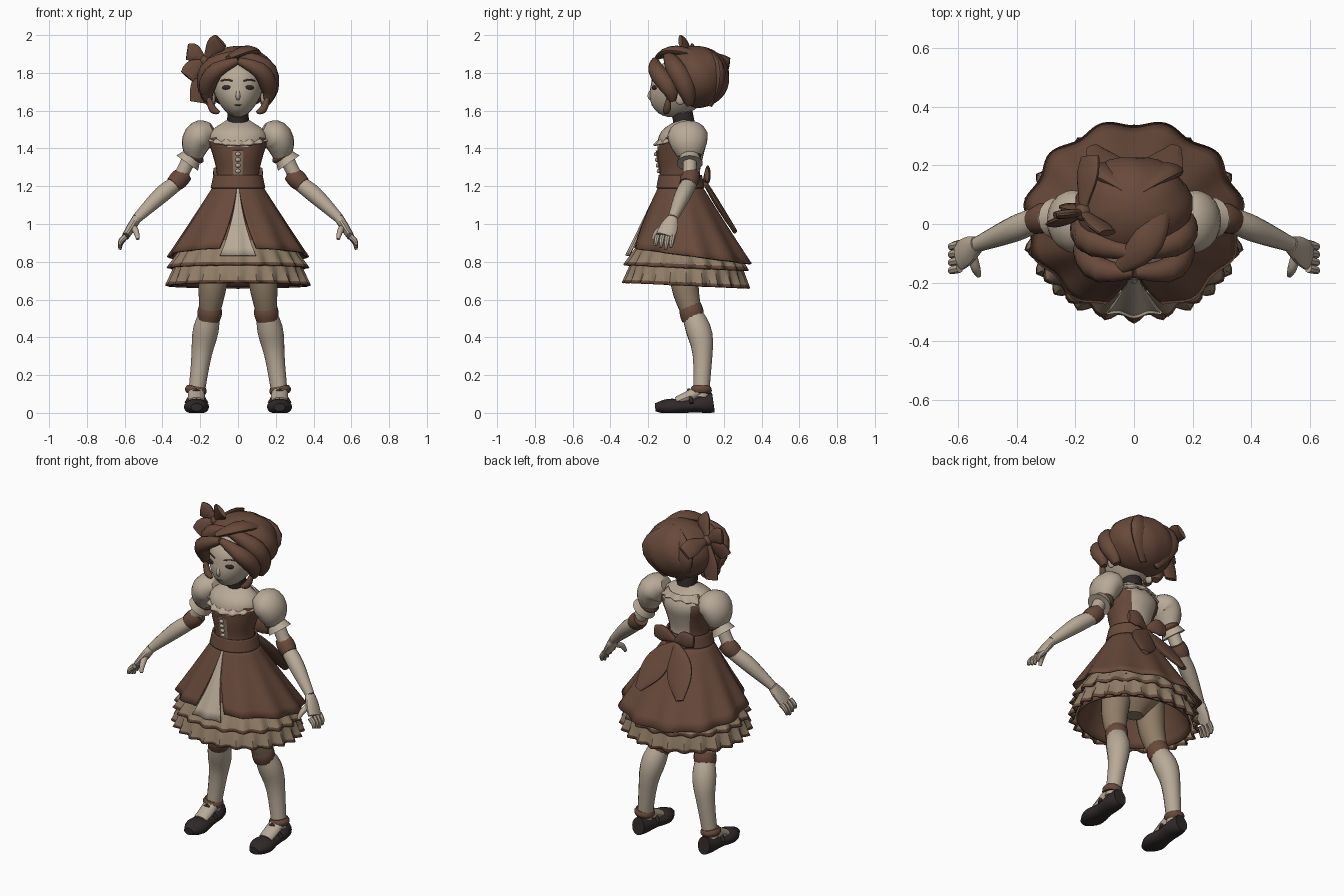
import bpy, bmesh, math
from mathutils import Vector

if "Cube" in bpy.data.objects:
    bpy.data.objects.remove(bpy.data.objects["Cube"])


def material(name, *rgb):
    m = bpy.data.materials.new(name)
    m.use_nodes = True
    m.diffuse_color = (*rgb, 1)
    m.node_tree.nodes["Principled BSDF"].inputs["Base Color"].default_value = (*rgb, 1)
    return m


BROWN = material("brown cloth", .138, .067, .043)
CREAM = material("cream", .48, .4, .31)
TAN = material("tan cloth", .28, .205, .135)
DARK = material("dark leather", .03, .022, .022)
ACROSS, DEPTH, UP = Vector((1, 0, 0)), Vector((0, 1, 0)), Vector((0, 0, 1))
made = []


def finish(name, bm, mats):
    bmesh.ops.recalc_face_normals(bm, faces=bm.faces)
    mesh = bpy.data.meshes.new(name)
    bm.to_mesh(mesh)
    bm.free()
    for m in mats:
        mesh.materials.append(m)
    ob = bpy.data.objects.new(name, mesh)
    bpy.context.collection.objects.link(ob)
    made.append(ob)
    return ob


def curve(points, t):
    """Smooth value at t along a list of numbers or vectors."""
    last = len(points) - 1
    i = min(int(t * last), last - 1)
    f = t * last - i
    a, b, c, d = (points[max(0, min(last, i + k))] for k in (-1, 0, 1, 2))
    m, n = (c - a) / 2, (d - b) / 2
    return b + m * f + (3 * (c - b) - 2 * m - n) * f * f + (m + n + 2 * (b - c)) * f ** 3


def tube(name, path, radii, *mats, flat=(1, 1), ref=DEPTH, side=1, sides=14, steps=10, rule=None, floor=None):
    """Elliptical tube; flat scales each section along ref."""
    path = [Vector((x * side, y, z)) for x, y, z in path]
    bm = bmesh.new()
    rings = []
    for i in range(steps + 1):
        t = i / steps
        ahead = curve(path, min(t + .01, 1)) - curve(path, max(t - .01, 0))
        ahead.normalize()
        v = (ref - ahead * ref.dot(ahead)).normalized()
        u = v.cross(ahead)
        ring = []
        for k in range(sides):
            w = math.tau * k / sides
            co = curve(path, t) + (u * math.cos(w) + v * curve(flat, t) * math.sin(w)) * curve(radii, t)
            if floor is not None:
                co.z = max(co.z, floor)
            ring.append(bm.verts.new(co))
        rings.append(ring)
    for low, high in zip(rings, rings[1:]):
        for k in range(sides):
            f = bm.faces.new((low[k - 1], low[k], high[k], high[k - 1]))
            if rule:
                f.material_index = rule(f.calc_center_median())
    bm.faces.new(rings[0])
    bm.faces.new(rings[-1])
    return finish(name, bm, mats)


def cloth(name, top, hem, waist, width, *mats, folds=0, amp=0, drop=0, shift=(0, 0),
          arc=lambda t: (0, math.tau), cols=120, rows=9):
    """Hanging cloth from angle 0 at the front; drop lowers the back, the last row is trim."""
    bm = bmesh.new()
    grid = []
    for i in range(rows + 1):
        t = i / rows
        start, end = arc(t)
        line = []
        for k in range(cols + 1):
            a = start + (end - start) * k / cols
            r = (waist + (width - waist) * t) * (1 + amp * t * math.cos(folds * a))
            y = shift[0] + (shift[1] - shift[0]) * t - .88 * r * math.cos(a)
            z = top + (hem - top) * t - drop * t * (1 - math.cos(a)) / 2
            line.append(bm.verts.new((r * math.sin(a), y, z)))
        grid.append(line)
    for i in range(rows):
        for k in range(cols):
            f = bm.faces.new((grid[i][k], grid[i][k + 1], grid[i + 1][k + 1], grid[i + 1][k]))
            f.material_index = len(mats) - 1 if i == rows - 1 else 0
    bmesh.ops.remove_doubles(bm, verts=bm.verts, dist=.0001)
    ob = finish(name, bm, mats)
    ob.modifiers.new("thickness", 'SOLIDIFY').thickness = .01


def ball(name, loc, scale, mat, turn=0, wave=0):
    bm = bmesh.new()
    bmesh.ops.create_uvsphere(bm, u_segments=28, v_segments=18, radius=1)
    for v in bm.verts:
        ripple = 1 + wave * math.sin(7 * math.atan2(v.co.y, v.co.x) + 4 * v.co.z)
        v.co = Vector((v.co.x * scale[0] * ripple, v.co.y * scale[1] * ripple, v.co.z * scale[2]))
    ob = finish(name, bm, [mat])
    ob.location = loc
    ob.rotation_euler.z = turn
    return ob


def lock(name, path, width, flat=(1, 1), side=1, ref=UP):
    """Lock of hair, rounded off at both ends."""
    radii = [width * max(.2, math.sin(math.pi * k / 6)) ** .6 for k in range(7)]
    tube(name, path, radii, BROWN, flat=flat, side=side, ref=ref)


def ribbon(name, path, flare, ref, side=1):
    tube(name, path, (.012, .016, .012), BROWN, flat=flare, ref=ref, side=side)


# Torso: brown bodice, cream neckline and open back
def bodice_colour(c):
    x = abs(c.x)
    if c.y < -.02:
        return int(c.z > 1.39 + .5 * x)
    return int(x < .05 + .2 * (c.z - 1.25) or c.z > 1.5)


tube("bodice", [(0, -.03, 1.18), (0, -.03, 1.37), (0, 0, 1.55)], (.13, .112, .135, .155, .06),
     BROWN, CREAM, flat=(.95, .9, .6), sides=32, steps=16, rule=bodice_colour)
cloth("collar_ruffle", 1.51, 1.42, .1, .157, CREAM, folds=14, amp=.05, drop=-.06, shift=(0, -.03))
cloth("sash", 1.26, 1.19, .13, .145, BROWN, shift=(-.03, -.03))
tube("bodice_placket", [(0, -.135, 1.26), (0, -.155, 1.39)], (.025, .03), TAN, flat=(.2, .2))
for i in range(4):
    ball("bodice_button", (0, -.145 - .005 * i, 1.28 + .03 * i), (.014, .01, .011), CREAM)

# Open overskirt, front panel, ruffles and lining
cloth("overskirt", 1.21, .875, .125, .367, BROWN, folds=11, amp=.035, drop=.085, shift=(-.03, .025),
      arc=lambda t: (.03 + .25 * t, math.tau - .03 - .25 * t))
cloth("front_panel", 1.21, .835, .125, .375, CREAM, folds=22, amp=.02, shift=(-.03, .015),
      arc=lambda t: (-.03 - .22 * t, .03 + .22 * t), cols=30)
cloth("upper_ruffle", .92, .785, .27, .362, TAN, BROWN, folds=20, amp=.045, drop=.03)
cloth("lower_ruffle", .82, .69, .32, .37, TAN, BROWN, folds=24, amp=.045, drop=.03)
cloth("skirt_lining", 1, .69, .2, .335, BROWN, drop=.02)
tube("hips", [(0, 0, .72), (0, 0, 1)], (.05, .17, .15), TAN, flat=(1, .6))

# Joints of the left arm and leg
SHOULDER, ELBOW = Vector((.235, .02, 1.39)), Vector((.32, .02, 1.22))
WRIST, PALM = Vector((.535, -.07, 1.03)), Vector((.595, -.11, .935))
HIP, KNEE = Vector((.11, -.01, .9)), Vector((.15, .03, .53))
CALF, ANKLE = Vector((.185, .085, .36)), Vector((.223, .08, .12))

for side, label in ((1, "left_"), (-1, "right_")):
    def limb(name, path, radii, mat, **options):
        tube(label + name, path, radii, mat, side=side, **options)

    def band(name, centre, toward, reach, radius, mat):
        along = (toward - centre).normalized() * reach
        limb(name, [centre - along, centre + along], (radius * .85, radius, radius * .85), mat)

    # Sleeve, arm and hand
    puff = [(.13, 0, 1.5), (.21, .01, 1.455), SHOULDER - UP * .03]
    limb("puff_sleeve", puff, (.04, .08, .076, .05), CREAM, flat=(1.3, 1.3), sides=18)
    band("sleeve_band", SHOULDER - UP * .03, ELBOW, .015, .06, BROWN)
    limb("sleeve_ruffle", [SHOULDER - UP * .02, SHOULDER.lerp(ELBOW, .4)], (.045, .07), CREAM)
    limb("upper_arm", [SHOULDER, ELBOW], (.043, .037, .04), CREAM)
    limb("forearm", [ELBOW, ELBOW.lerp(WRIST, .4) + UP * .01, WRIST], (.04, .044, .026), CREAM)
    band("elbow_band", ELBOW.lerp(SHOULDER, .1), WRIST, .045, .051, BROWN)
    limb("palm", [WRIST, PALM], (.025, .024, .02), CREAM, flat=(1.2, 2, 2.5))
    for i in range(4):
        knuckle = PALM + DEPTH * (.04 - .027 * i)
        tip = knuckle + Vector((.03, -.012, .01 * abs(i - 1) - .07))
        limb("finger", [knuckle, knuckle.lerp(tip, .5) + ACROSS * .01, tip], (.016, .014, .008), CREAM, sides=8)
    limb("thumb", [WRIST.lerp(PALM, .4), (.54, -.15, .96), (.53, -.175, .92)], (.018, .016, .009), CREAM)

    # Leg and shoe
    limb("thigh", [HIP, HIP.lerp(KNEE, .6) - DEPTH * .02, KNEE], (.09, .075, .055), TAN)
    band("garter", KNEE, HIP, .045, .065, BROWN)
    limb("stocking", [KNEE, CALF, ANKLE - UP * .04], (.053, .068, .05, .042), CREAM)
    limb("instep", [ANKLE, (.22, .02, .09), (.22, -.05, .06)], (.044, .045, .042), CREAM,
         flat=(.8, .6), ref=UP)
    band("ankle_ruffle", ANKLE, CALF, .02, .058, BROWN)
    limb("shoe", [(.22, -.163, .03), (.22, 0, .035), (.222, .145, .055)], (.03, .066, .056, .055, .04), DARK,
         flat=(.7, .65, .7, 1.3), ref=UP, sides=20, steps=16, floor=0)
    limb("shoe_strap", [(.165, .03, .05), (.22, .015, .12), (.275, .03, .05)], (.01, .01), DARK, ref=UP)

    # Waist bow half
    ribbon(label + "waist_bow_loop", [(0, .1, 1.23), (.07, .115, 1.26), (.13, .11, 1.26)], (1, 3, 3), UP, side)
    ribbon(label + "waist_bow_tail", [(0, .1, 1.22), (.07, .165, 1.11), (.14, .26, .96)], (1, 4, 5, 2), ACROSS, side)

    # Eye, brow and ear
    ball(label + "eye", (side * .06, -.168, 1.722), (.027, .009, .012), DARK, side * .38)
    limb("brow", [(.03, -.18, 1.757), (.06, -.17, 1.765), (.09, -.147, 1.757)], (.004, .004), BROWN, sides=6)
    ball(label + "ear", (side * .135, -.03, 1.67), (.016, .03, .04), CREAM)

    # Swept hair and curl
    lock(label + "fringe", [(0, -.165, 1.865), (.12, -.155, 1.81), (.165, -.09, 1.72), (.155, -.07, 1.65)],
         .048, side=side)
    lock(label + "side_sweep", [(0, -.1, 1.9), (.14, -.06, 1.83), (.165, 0, 1.72), (.14, .02, 1.63)], .055, side=side)
    lock(label + "curl", [(.16, -.09, 1.68), (.135, -.1, 1.61), (.1, -.11, 1.59)], .02, side=side)
    lock(label + "back_lock", [(0, .1, 1.92), (.11, .18, 1.8), (.04, .13, 1.63)], .06, (.5, .5), side, DEPTH)

# Neck and choker
tube("neck", [(0, -.01, 1.52), (0, -.03, 1.66)], (.054, .05), CREAM)
tube("choker", [(0, -.01, 1.53), (0, -.02, 1.59)], (.058, .056), DARK)

# Head narrowing to a forward chin
head = ball("head", (0, -.02, 1.74), (.138, .165, .175), CREAM)
for v in head.data.vertices:
    low = max(0, -v.co.z)
    v.co.x *= 1 - 1.2 * low
    v.co.y -= .3 * low
    v.co.z *= 1 if low else .8
tube("nose", [(0, -.178, 1.72), (0, -.192, 1.68), (0, -.18, 1.66)], (.006, .012, .01), CREAM)
ball("mouth", (0, -.176, 1.63), (.02, .007, .005), BROWN)

# Hair mass and crown
ball("hair", (0, .052, 1.778), (.2, .18, .165), BROWN, wave=.025)
lock("crown_lock", [(-.05, -.15, 1.88), (.05, -.05, 1.92), (.1, .14, 1.87)], .055, (.45, .45))

# Ribbon bow on the right of the head
KNOT = Vector((-.175, .04, 1.865))
ball("hair_bow_knot", KNOT, (.03, .03, .03), BROWN)
for name, tip, ref in (("side_loop", (-.27, .03, 1.91), UP),
                       ("top_loop", (-.09, -.03, 1.97), ACROSS - UP),
                       ("back_loop", (-.15, .23, 1.85), ACROSS + UP),
                       ("front_tail", (-.27, 0, 1.78), ACROSS - UP),
                       ("back_tail", (-.215, .06, 1.645), ACROSS)):
    tip = Vector(tip)
    ribbon("hair_bow_" + name, [KNOT, KNOT.lerp(tip, .6) + UP * .012, tip], (1, 3, 3.5), ref)

# Soft shading with kept creases
bpy.ops.object.select_all(action='DESELECT')
for ob in made:
    ob.select_set(True)
bpy.context.view_layer.objects.active = head
bpy.ops.object.shade_smooth_by_angle(angle=math.radians(35))
